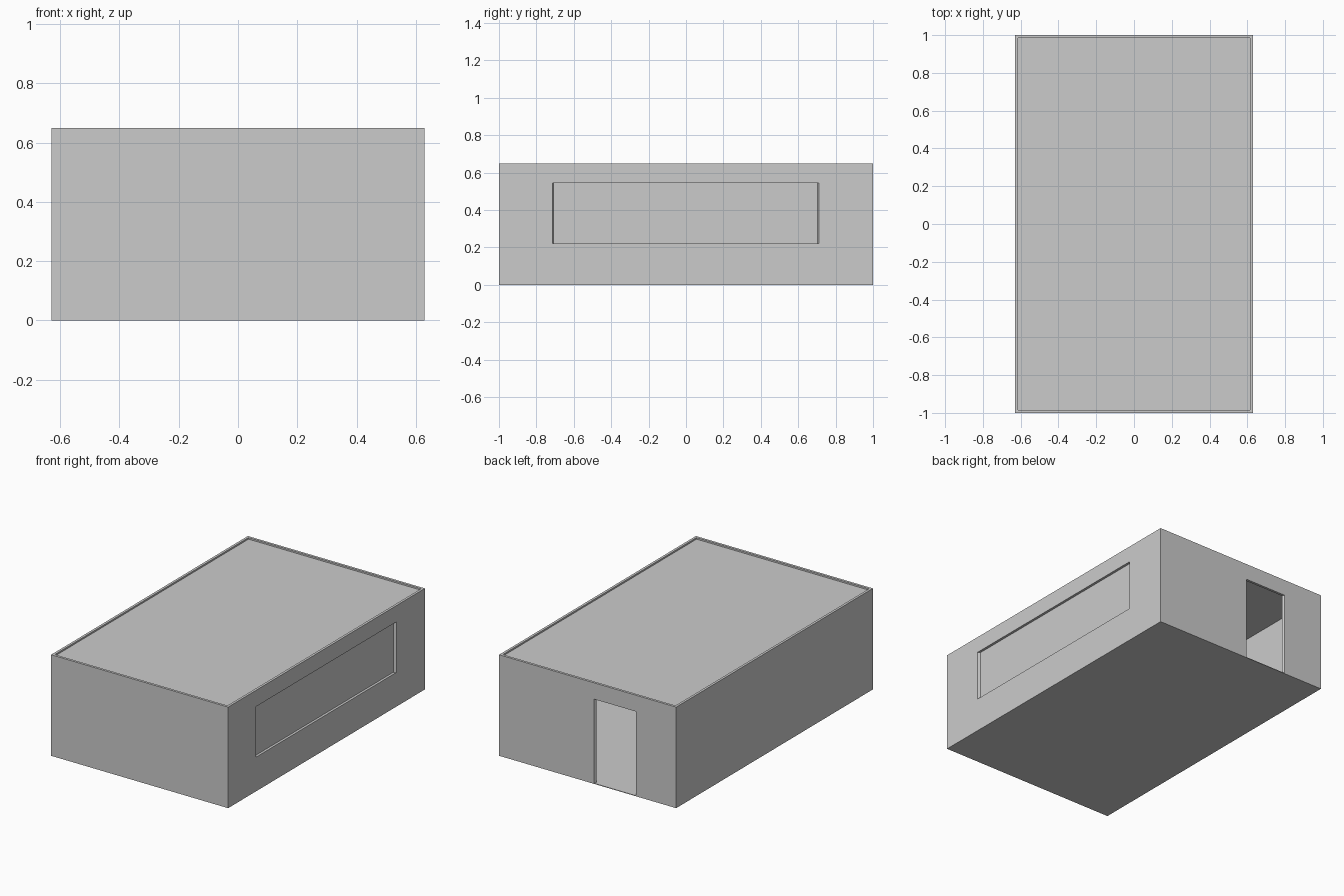
import bpy, bmesh

if "Cube" in bpy.data.objects:
    bpy.data.objects.remove(bpy.data.objects["Cube"])

W, L, H = 0.63, 1.0, 0.65   # half width, half length, height
T = 0.016                   # wall thickness
F = 0.004                   # floor / roof / pane thickness


def hull_object(name, end_a, end_b):
    """Six-sided solid spanning two matching four-point ends."""
    bm = bmesh.new()
    a = [bm.verts.new(p) for p in end_a]
    b = [bm.verts.new(p) for p in end_b]
    bm.faces.new(a)
    bm.faces.new(b)
    for i in range(4):
        j = (i + 1) % 4
        bm.faces.new((a[i], a[j], b[j], b[i]))
    bmesh.ops.recalc_face_normals(bm, faces=bm.faces)
    mesh = bpy.data.meshes.new(name)
    bm.to_mesh(mesh)
    bm.free()
    obj = bpy.data.objects.new(name, mesh)
    bpy.context.collection.objects.link(obj)
    return obj


def box(name, x0, x1, y0, y1, z0, z1):
    def ring(z):
        return [(x0, y0, z), (x1, y0, z), (x1, y1, z), (x0, y1, z)]
    return hull_object(name, ring(z0), ring(z1))


def cut(target, cutter):
    """Subtract the cutter, apply, and remove it."""
    cutter.hide_render = True
    mod = target.modifiers.new("cut", 'BOOLEAN')
    mod.operation = 'DIFFERENCE'
    mod.solver = 'EXACT'
    mod.object = cutter
    bpy.context.view_layer.objects.active = target
    bpy.ops.object.modifier_apply(modifier=mod.name)
    bpy.data.objects.remove(cutter, do_unlink=True)


# Walls and floor: one hollow shell, open at the top
shell = box("walls_and_floor", -W, W, -L, L, 0, H)
cut(shell, box("room_void", -W + T, W - T, -L + T, L - T, F, H + 0.1))


# Window opening in the right wall, sides splayed slightly outward
def window_end(x, y0, y1):
    return [(x, y0, 0.22), (x, y1, 0.22), (x, y1, 0.545), (x, y0, 0.545)]


cut(shell, hull_object("window_cutter",
                       window_end(W + T, -0.722, 0.718),
                       window_end(W - 2 * T, -0.701, 0.694)))


# Door opening in the back wall, splayed the same way
def door_end(y, x0, x1):
    return [(x0, y, F), (x1, y, F), (x1, y, 0.545), (x0, y, 0.545)]


cut(shell, door_end and hull_object("door_cutter",
                                    door_end(L + T, -0.353, -0.04),
                                    door_end(L - 2 * T, -0.329, -0.06)))

# Window pane set against the inside of the wall
box("window_pane", W - T - F, W - T, -0.712, 0.706, 0.217, 0.548)

# Flat roof panel sunk just below the wall tops
box("roof_panel", -W + T, W - T, -L + T, L - T, 0.636, 0.64)
